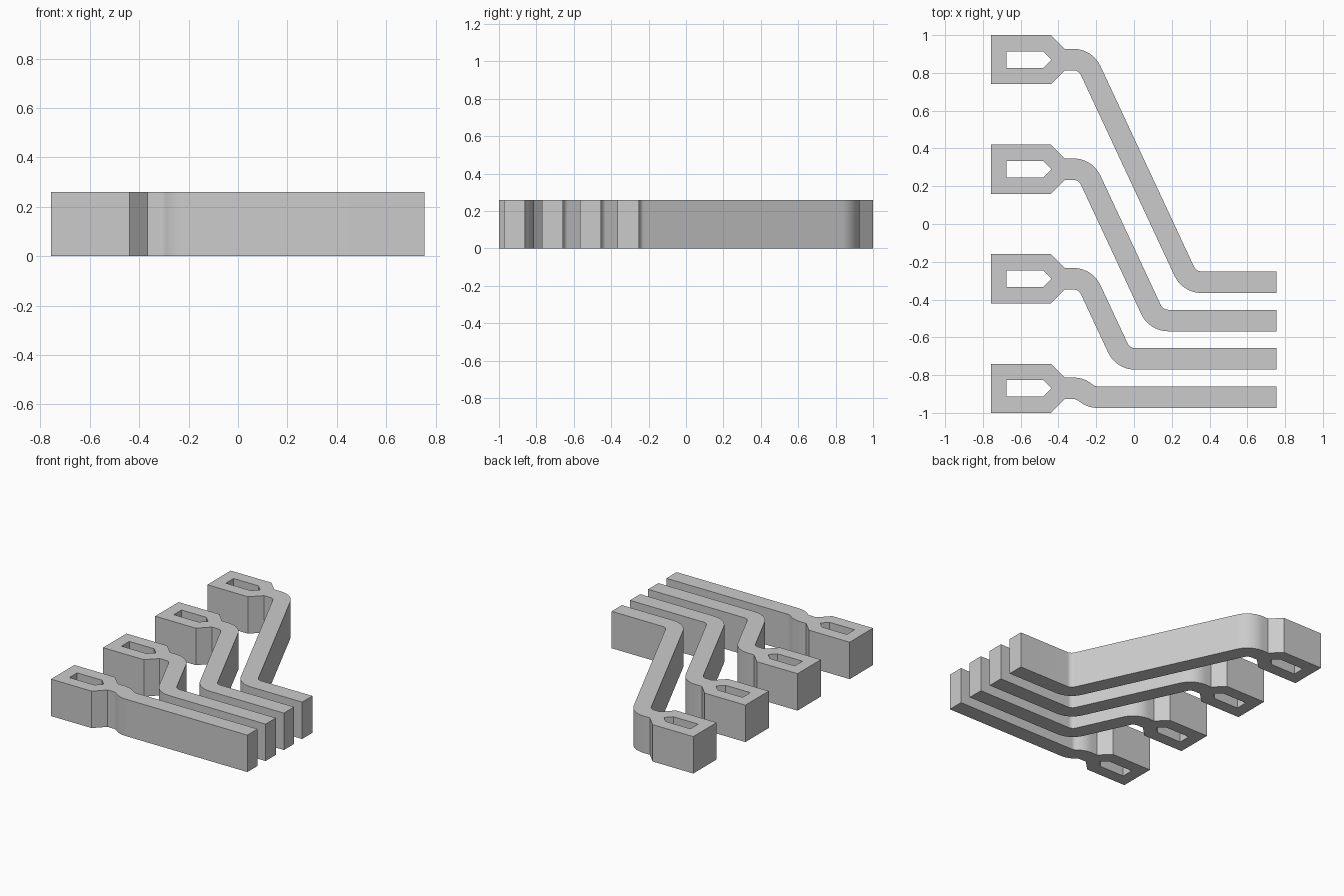
import bpy, bmesh
from math import sin, cos, acos, radians
from mathutils import Vector

cube = bpy.data.objects.get("Cube")
if cube:
    bpy.data.objects.remove(cube, do_unlink=True)

HEIGHT, HALF, RADIUS = 0.26, 0.057, 0.1
PAD_X, NECK_X, BEND_X, END_X = -0.757, -0.367, -0.32, 0.755
STEPS = 10

grey = bpy.data.materials.new("plain_grey")
grey.use_nodes = True
grey.diffuse_color = (0.6, 0.6, 0.6, 1)
grey.node_tree.nodes["Principled BSDF"].inputs["Base Color"].default_value = grey.diffuse_color


def track_path(y0, y1):
    """Centre points and headings of an S-shaped track running from y0 down to y1."""
    drop = y0 - y1
    turn = min(radians(65), acos(max(-1, 1 - drop / (2 * RADIUS))))
    run = (drop - 2 * RADIUS * (1 - cos(turn))) / sin(turn)
    path = []
    for i in range(STEPS + 1):
        a = turn * i / STEPS
        path.append((Vector((BEND_X + RADIUS * sin(a), y0 - RADIUS * (1 - cos(a)))), a))
    bend_end = path[-1][0] + Vector((cos(turn), -sin(turn))) * run
    exit_x = bend_end.x + RADIUS * sin(turn)
    first = STEPS if run > 0.001 else STEPS - 1
    for i in range(first, -1, -1):
        a = turn * i / STEPS
        path.append((Vector((exit_x - RADIUS * sin(a), y1 + RADIUS * (1 - cos(a)))), a))
    path.append((Vector((END_X, y1)), 0))
    return path


def add_loop(curve, points):
    spline = curve.splines.new('POLY')
    spline.points.add(len(points) - 1)
    for p, co in zip(spline.points, points):
        p.co = (co[0], co[1], 0, 1)
    spline.use_cyclic_u = True


def make_terminal(name, y0, y1):
    # outline: track sides joined to the tapered pad
    path = track_path(y0, y1)
    upper = [p + Vector((sin(a), cos(a))) * HALF for p, a in path]
    lower = [p - Vector((sin(a), cos(a))) * HALF for p, a in path]
    pad = [(NECK_X, -HALF), (-0.44, -0.13), (PAD_X, -0.13),
           (PAD_X, 0.13), (-0.44, 0.13), (NECK_X, HALF)]
    outline = upper + lower[::-1] + [(x, y0 + y) for x, y in pad]
    # pointed slot through the pad
    slot = [(-0.674, -0.043), (-0.48, -0.043), (-0.437, 0), (-0.48, 0.043), (-0.674, 0.043)]

    curve = bpy.data.curves.new(name, 'CURVE')
    curve.dimensions = '2D'
    curve.fill_mode = 'BOTH'
    curve.extrude = HEIGHT / 2
    add_loop(curve, outline)
    add_loop(curve, [(x, y0 + y) for x, y in slot])
    obj = bpy.data.objects.new(name, curve)
    bpy.context.collection.objects.link(obj)
    bpy.ops.object.select_all(action='DESELECT')
    obj.select_set(True)
    bpy.context.view_layer.objects.active = obj
    bpy.ops.object.convert(target='MESH')
    obj = bpy.context.view_layer.objects.active

    # weld the caps to the walls
    bm = bmesh.new()
    bm.from_mesh(obj.data)
    bmesh.ops.remove_doubles(bm, verts=bm.verts, dist=0.0005)
    bmesh.ops.translate(bm, verts=bm.verts, vec=(0, 0, HEIGHT / 2))
    bmesh.ops.recalc_face_normals(bm, faces=bm.faces)
    bm.to_mesh(obj.data)
    bm.free()
    obj.data.materials.clear()
    obj.data.materials.append(grey)
    bpy.ops.object.shade_smooth_by_angle(angle=radians(25))


# four terminals, back to front
names = ("back_terminal", "middle_back_terminal", "middle_front_terminal", "front_terminal")
for i, name in enumerate(names):
    make_terminal(name, 0.87 - 0.58 * i, -0.308 - 0.203 * i)
